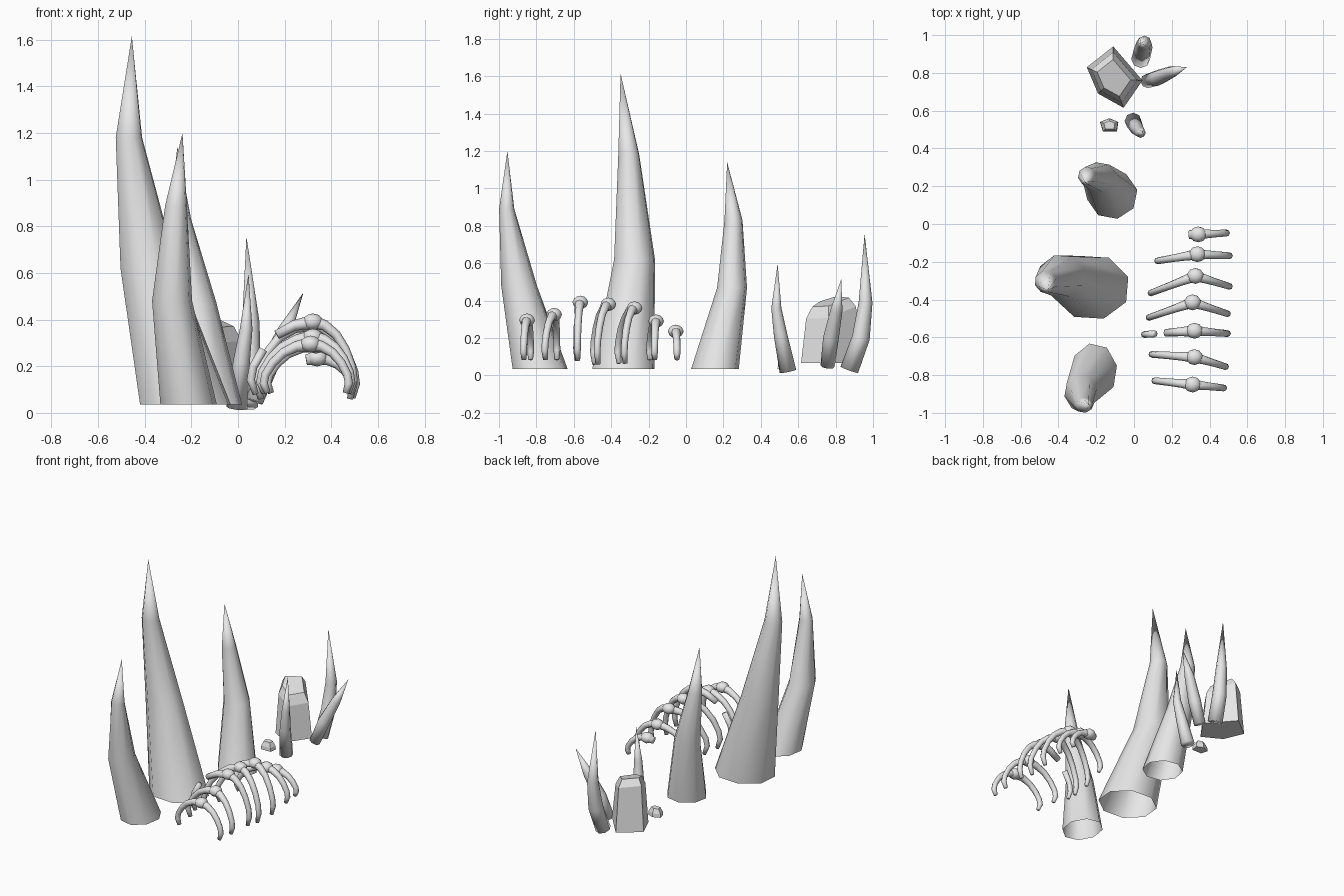
import bpy, bmesh, math
from mathutils import Vector

if "Cube" in bpy.data.objects:
    bpy.data.objects.remove(bpy.data.objects["Cube"])

bone = bpy.data.materials.new("bone_grey")
bone.diffuse_color = (0.8, 0.8, 0.8, 1)
bone.use_nodes = True
bone.node_tree.nodes["Principled BSDF"].inputs["Base Color"].default_value = bone.diffuse_color


def finish(name, bm, smooth=True):
    bmesh.ops.recalc_face_normals(bm, faces=bm.faces)
    me = bpy.data.meshes.new(name)
    bm.to_mesh(me)
    bm.free()
    me.materials.append(bone)
    for p in me.polygons:
        p.use_smooth = smooth
    ob = bpy.data.objects.new(name, me)
    bpy.context.collection.objects.link(ob)
    return ob


def skin(bm, rings, tip=None, cap_start=False, cap_end=False):
    """Bridge rings of points, ending in an optional tip."""
    vr = [[bm.verts.new(p) for p in r] for r in rings]
    n = len(vr[0])
    for a, b in zip(vr, vr[1:]):
        for i in range(n):
            j = (i + 1) % n
            bm.faces.new((a[i], a[j], b[j], b[i]))
    if tip:
        t = bm.verts.new(tip)
        for i in range(n):
            bm.faces.new((vr[-1][i], vr[-1][(i + 1) % n], t))
    if cap_start:
        bm.faces.new(vr[0])
    if cap_end:
        bm.faces.new(vr[-1])


def path_rings(pts, radii, n):
    """Circles standing square to a path."""
    pts = [Vector(p) for p in pts]
    rings = []
    for i, r in enumerate(radii):
        t = (pts[min(i + 1, len(pts) - 1)] - pts[max(i - 1, 0)]).normalized()
        u = Vector((0, 1, 0))
        u = (u - t * u.dot(t)).normalized()
        v = t.cross(u)
        rings.append([pts[i] + r * (math.cos(k * math.tau / n) * u + math.sin(k * math.tau / n) * v)
                      for k in range(n)])
    return rings


# Large hollow tusks: level rings given as x0, x1, y0, y1, z
def big_tusk(name, boxes, tip, phase):
    rings = []
    for x0, x1, y0, y1, z in boxes:
        rings.append([((x0 + x1) / 2 + (x1 - x0) / 2 * math.cos(phase + k * math.tau / 8),
                       (y0 + y1) / 2 + (y1 - y0) / 2 * math.sin(phase + k * math.tau / 8), z)
                      for k in range(8)])
    bm = bmesh.new()
    skin(bm, rings, tip)
    finish(name, bm)


big_tusk("middle_tusk", [(-.43, -.02, -.51, -.16, .035), (-.51, -.255, -.39, -.16, .62),
                         (-.527, -.408, -.365, -.247, 1.18)], (-.455, -.35, 1.615), .32)
big_tusk("front_tusk", [(-.335, -.088, -.93, -.63, .035), (-.37, -.195, -.99, -.795, .48),
                        (-.313, -.218, -1.0, -.917, .89)], (-.238, -.955, 1.2), .2)
big_tusk("back_tusk", [(-.25, .02, .025, .285, .035), (-.275, -.09, .165, .328, .47),
                       (-.297, -.2, .205, .303, .83)], (-.26, .22, 1.14), .2)


# Small horns with closed bottoms
def horn(name, pts, radii):
    bm = bmesh.new()
    skin(bm, path_rings(pts, radii, 8), pts[-1], cap_start=True)
    finish(name, bm)


horn("small_horn", [(-.005, .545, .022), (.015, .505, .22), (.035, .483, .36), (.045, .49, .597)],
     (.045, .036, .027))
horn("leaning_horn", [(.07, .757, .05), (.13, .775, .2), (.2, .805, .35), (.28, .83, .515)],
     (.038, .042, .032))
horn("curved_horn", [(.035, .873, .03), (.05, .935, .2), (.055, .96, .39), (.036, .955, .757)],
     (.05, .048, .037))


# Rocks: faceted pentagons with a chamfered slanting top
def rock(name, base, z0, levels, slope):
    cx = sum(p[0] for p in base) / len(base)
    cy = sum(p[1] for p in base) / len(base)
    rings = [[(x, y, z0) for x, y in base]]
    for s, z in levels:
        rings.append([(cx + (x - cx) * s, cy + (y - cy) * s,
                       z + slope[0] * (x - cx) * s + slope[1] * (y - cy) * s) for x, y in base])
    bm = bmesh.new()
    skin(bm, rings, cap_start=True, cap_end=True)
    finish(name, bm, smooth=False)


rock("large_rock", [(-.25, .83), (-.11, .94), (.045, .76), (-.055, .615), (-.19, .69)],
     .065, [(.82, .34), (.6, .395)], (-.25, .2))
rock("small_rock", [(-.18, .54), (-.13, .56), (-.083, .54), (-.09, .49), (-.165, .49)],
     .035, [(.95, .06), (.6, .09)], (0, 0))

# Rib cage: each arch follows one half profile (share of reach, share of height)
HALF = [(.3, .95), (.58, .82), (.8, .62), (.96, .38), (1, .2), (.92, 0)]
THICK = [.023, .02, .019, .018, .018, .013]


def half_rib(xc, yc, zc, xe, ye, z0):
    return [(xc + (xe - xc) * f, yc + (ye - yc) * f, z0 + (zc - z0) * h) for f, h in HALF]


def rib(i, left, centre, right, z0, keep=6):
    lp = half_rib(*centre, *left, z0)
    rp = half_rib(*centre, *right, z0)
    bm = bmesh.new()
    pts = lp[:keep][::-1] + [centre] + rp
    skin(bm, path_rings(pts, THICK[:keep][::-1] + [.03] + THICK, 8), cap_start=True, cap_end=True)
    # knuckle on top of the arch
    ball = bmesh.ops.create_icosphere(bm, subdivisions=2, radius=1)["verts"]
    for v in ball:
        v.co = Vector(centre) + Vector((v.co.x * .045, v.co.y * .042, v.co.z * .036))
    finish(f"rib_{i}", bm)
    return lp


rib(1, (.18, -.06), (.34, -.055, .235), (.49, -.048), .085, keep=1)
rib(2, (.125, -.195), (.335, -.16, .29), (.505, -.168), .085)
rib(3, (.09, -.365), (.325, -.275, .36), (.505, -.33), .065)
rib(4, (.08, -.495), (.31, -.415, .38), (.495, -.475), .06)
broken = rib(5, (.055, -.585), (.32, -.565, .39), (.495, -.58), .08, keep=2)
rib(6, (.095, -.69), (.32, -.705, .325), (.485, -.755), .085)
rib(7, (.11, -.83), (.31, -.85, .295), (.475, -.868), .085)

# loose end of the broken rib
bm = bmesh.new()
skin(bm, path_rings(broken[2:], THICK[2:], 8), cap_start=True, cap_end=True)
finish("broken_rib_end", bm)
